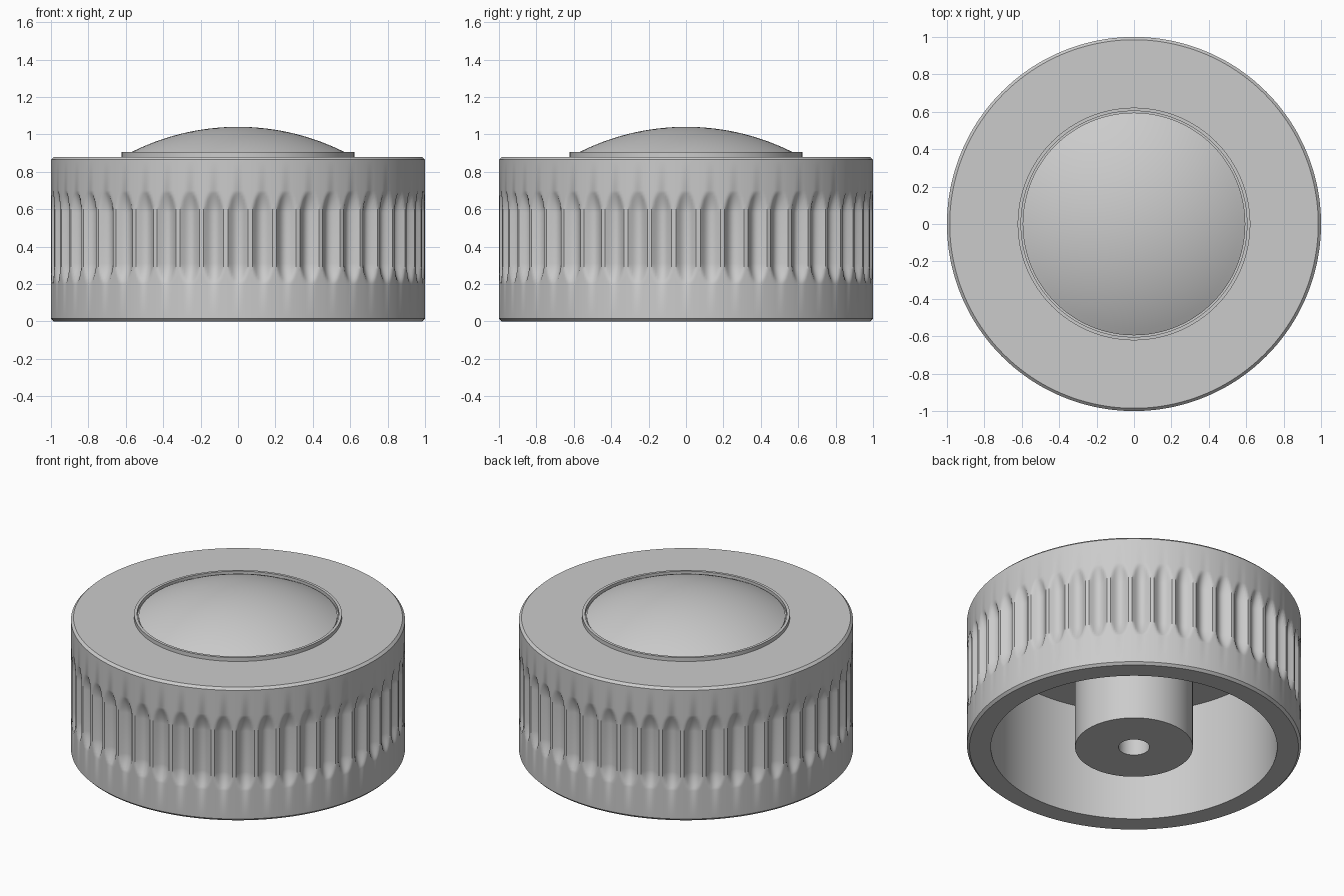
import bpy, bmesh, math

if "Cube" in bpy.data.objects:
    bpy.data.objects.remove(bpy.data.objects["Cube"])

FLUTES, PER = 48, 12
DEPTH, HALF_W = 0.036, 0.40      # groove depth, half width as share of pitch


def lathe(name, profile, n, offset=None, closed=False):
    """Spin (r, z) points round z; offset(angle_index, r, z) changes the radius."""
    bm = bmesh.new()
    rings = []
    for r, z in profile:
        if r == 0:
            rings.append([bm.verts.new((0, 0, z))] * n)
            continue
        ring = []
        for i in range(n):
            a = 2 * math.pi * i / n - math.pi / 2
            rr = r - (offset(i, r, z) if offset else 0)
            ring.append(bm.verts.new((rr * math.cos(a), rr * math.sin(a), z)))
        rings.append(ring)
    pairs = list(zip(rings, rings[1:]))
    if closed:
        pairs.append((rings[-1], rings[0]))
    for lo, hi in pairs:
        for i in range(n):
            j = (i + 1) % n
            quad = list(dict.fromkeys((lo[i], lo[j], hi[j], hi[i])))
            bm.faces.new(quad)
    bmesh.ops.recalc_face_normals(bm, faces=bm.faces)
    me = bpy.data.meshes.new(name)
    bm.to_mesh(me)
    bm.free()
    ob = bpy.data.objects.new(name, me)
    bpy.context.collection.objects.link(ob)
    bpy.ops.object.select_all(action='DESELECT')
    ob.select_set(True)
    bpy.context.view_layer.objects.active = ob
    bpy.ops.object.shade_smooth_by_angle(angle=math.radians(28))
    return ob


def flute(i, r, z):
    """Depth of the grip grooves, with rounded run-outs at both ends."""
    if r < 0.995 or not 0.19 < z < 0.71:
        return 0
    u = ((i + PER / 2) % PER - PER / 2) / PER / HALF_W
    t = max(0, (0.31 - z) / 0.11, (z - 0.58) / 0.12)
    return max(0, DEPTH * (1 - u * u - t ** 1.6))


# knob shell: outer grip wall and top plate, hollow underside
wall = [(1, 0.2 + 0.11 * k / 7) for k in range(8)]
wall += [(1, 0.58 + 0.12 * k / 7) for k in range(8)]
shell = [(0, 0.74), (0.857, 0.74), (0.857, 0), (0.985, 0), (1, 0.015)] + wall
shell += [(1, 0.865), (0.985, 0.88), (0, 0.88)]
lathe("knob_shell", shell, FLUTES * PER, flute)

# shaft boss with a blind hole
lathe("shaft_boss", [(0, 0.5), (0.093, 0.5), (0.093, 0), (0.353, 0),
                     (0.353, 0.75), (0, 0.75)], 96)

# thin rim round the cap
lathe("cap_rim", [(0.604, 0.875), (0.622, 0.875), (0.622, 0.905), (0.604, 0.905)],
      128, closed=True)

# domed cap
R, top = 1.27, 1.04
edge = math.asin(0.595 / R)
dome = [(R * math.sin(edge * k / 16), top - R * (1 - math.cos(edge * k / 16)))
        for k in range(17)]
lathe("domed_cap", dome + [(0.595, 0.87), (0, 0.87)], 128)
